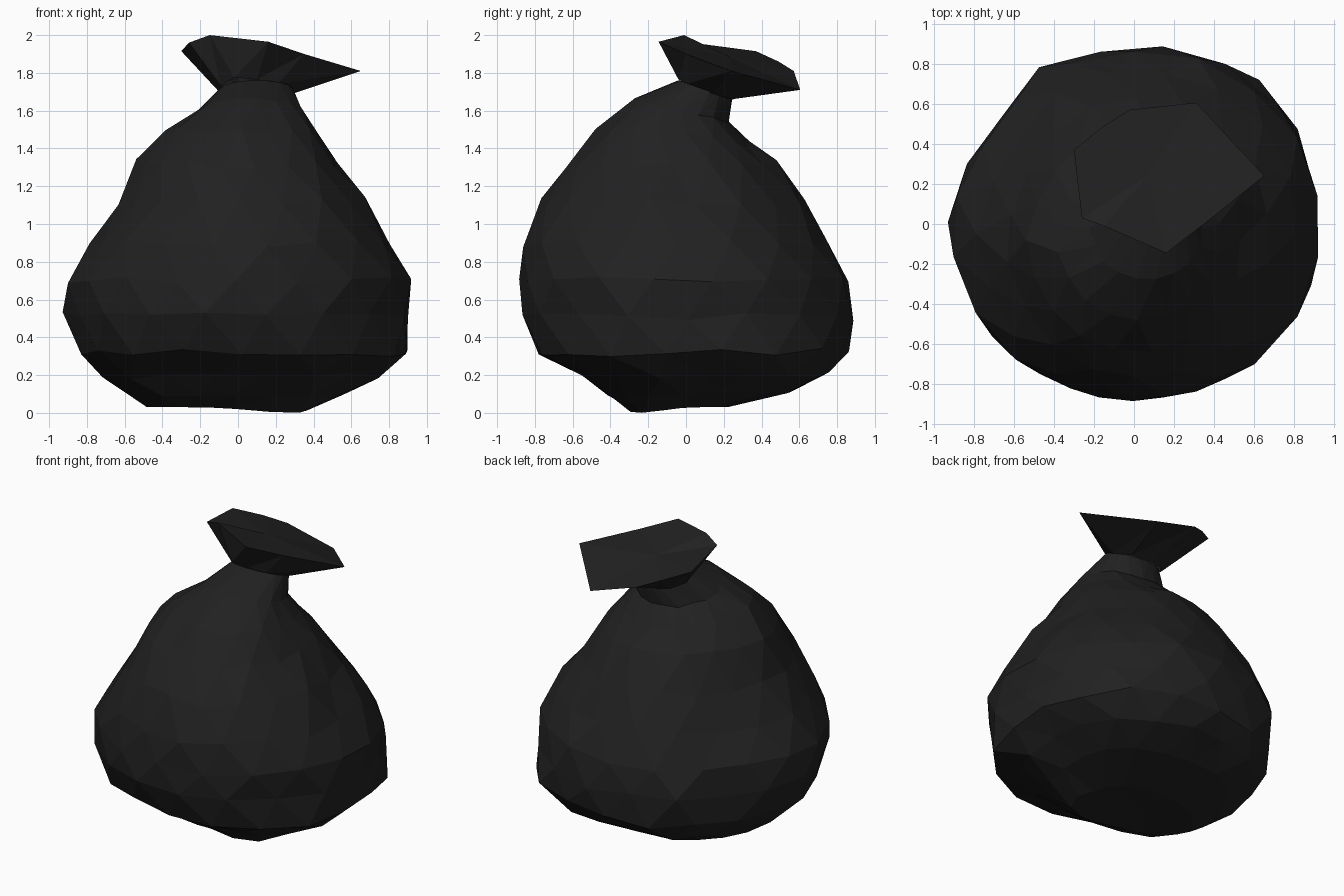
import bpy, bmesh, random
from math import cos, sin, pi
from mathutils import Vector

if "Cube" in bpy.data.objects:
    bpy.data.objects.remove(bpy.data.objects["Cube"])

random.seed(11)
N = 18

mat = bpy.data.materials.new("black_plastic")
mat.diffuse_color = (0.015, 0.015, 0.015, 1)
mat.use_nodes = True
mat.node_tree.nodes["Principled BSDF"].inputs["Base Color"].default_value = mat.diffuse_color


def finish(bm, name):
    bmesh.ops.recalc_face_normals(bm, faces=bm.faces[:])
    me = bpy.data.meshes.new(name)
    bm.to_mesh(me)
    bm.free()
    me.materials.append(mat)
    ob = bpy.data.objects.new(name, me)
    bpy.context.collection.objects.link(ob)
    return ob


def skin(bm, a, b, flip):
    # triangulated band between two staggered rings
    n = len(a)
    for i in range(n):
        j = (i + 1) % n
        if flip:
            bm.faces.new((a[i], a[j], b[j]))
            bm.faces.new((a[i], b[j], b[i]))
        else:
            bm.faces.new((a[i], a[j], b[i]))
            bm.faces.new((a[j], b[j], b[i]))


# Lumpiness of the plan outline, every 20 degrees
lump = [.90, .92, .925, .92, .91, .885, .90, .84, .86, .905, .87, .89, .885,
        .895, .905, .91, .915, .935]

# z, xmin, xmax, ymin, ymax, slope of z along y, jitter
rings = [
    (0.03, -.48, .30, -.26, .22, .0, .01),
    (0.10, -.59, .55, -.41, .55, .02, .01),
    (0.20, -.72, .74, -.55, .75, 0, .012),
    (0.32, -.85, .89, -.78, .86, 0, .012),
    (0.51, -.93, .90, -.88, .90, 0, .012),
    (0.70, -.93, .92, -.89, .86, 0, .012),
    (0.90, -.79, .81, -.865, .765, 0, .012),
    (1.12, -.65, .67, -.77, .63, 0, .014),
    (1.32, -.54, .53, -.64, .48, 0, .014),
    (1.47, -.39, .425, -.48, .34, -.08, .014),
    (1.60, -.22, .34, -.28, .23, -.25, .015),
    (1.71, -.10, .29, -.04, .245, -.36, .0),
]

# Bag body: stacked lumpy rings
bm = bmesh.new()
loops = []
for k, (z, x0, x1, y0, y1, slope, jit) in enumerate(rings):
    cx, cy, hx, hy = (x0 + x1) / 2, (y0 + y1) / 2, (x1 - x0) / 2, (y1 - y0) / 2
    loop = []
    for i in range(N):
        s = i + 0.5 * (k % 2)
        a = s * 2 * pi / N
        lo, hi = lump[i], lump[(i + 1) % N]
        f = (lo + (hi - lo) * (s - i)) / 0.9 - 0.003
        f += random.uniform(-jit, jit)
        dz = random.uniform(-1, 1) * jit * (2.0 if 1 < k < 10 else 0.6)
        # sagging corner under the front right, fuller lower diagonals
        corner = max(0, cos(a + pi / 4)) ** 6
        if k == 0:
            f += 0.38 * corner
            dz = -0.03 * corner
        elif k < 3:
            f += 0.03 * corner
        if k in (1, 2, 3):
            f += 0.055 * sin(2 * a) ** 2
        y = cy + hy * f * sin(a)
        loop.append(bm.verts.new((cx + hx * f * cos(a), y,
                                  max(0, z + slope * (y - cy) + dz))))
    loops.append(loop)
for k in range(len(loops) - 1):
    skin(bm, loops[k], loops[k + 1], k % 2 == 1)
base = bm.verts.new((-.09, 0, .035))
for i in range(N):
    bm.faces.new((base, loops[0][(i + 1) % N], loops[0][i]))
finish(bm, "bag_body")

# Tied top: flared flap above the pinched neck
neck = [(.10, -.04, 1.765), (-.02, -.04, 1.775), (-.09, .05, 1.73), (-.10, .14, 1.70),
        (-.03, .22, 1.67), (.06, .25, 1.66), (.22, .24, 1.66), (.29, .14, 1.69), (.21, .0, 1.74)]
rim = [(.16, -.145, 1.965), (-.15, -.01, 2.0), (-.26, .03, 1.96), (-.30, .37, 1.915),
       (-.15, .49, 1.86), (-.02, .57, 1.81), (.31, .605, 1.71), (.65, .24, 1.81), (.35, .0, 1.90)]
bm = bmesh.new()
lower = [bm.verts.new(p) for p in neck]
upper = [bm.verts.new(p) for p in rim]
skin(bm, lower, upper, False)
centre = bm.verts.new(sum((Vector(p) for p in rim), Vector()) / len(rim))
for i in range(len(rim)):
    bm.faces.new((centre, upper[i], upper[(i + 1) % len(rim)]))
finish(bm, "tied_top")
